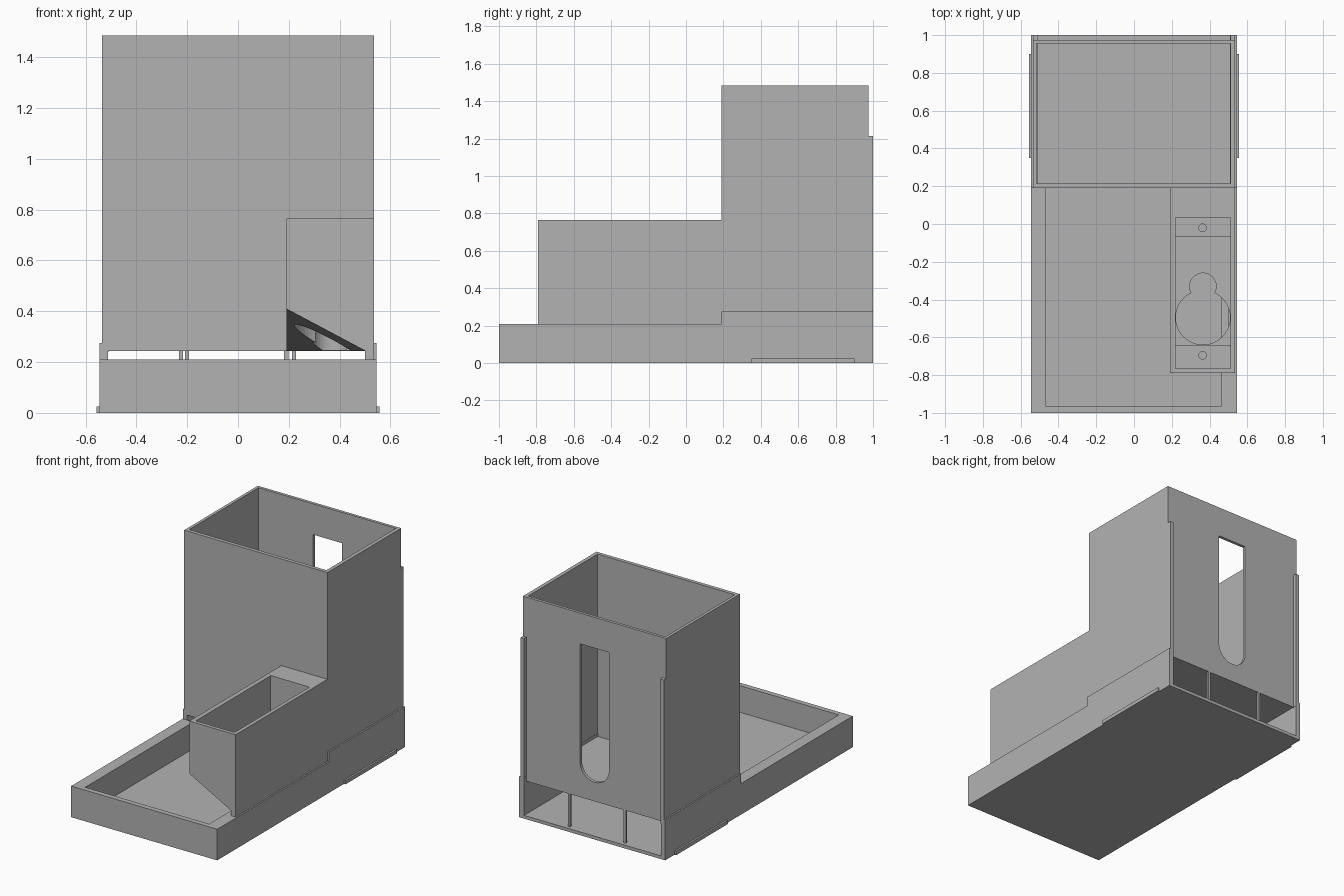
import bpy, bmesh
from mathutils import Vector

cube = bpy.data.objects.get("Cube")
if cube:
    bpy.data.objects.remove(cube, do_unlink=True)

grey = bpy.data.materials.new("plain grey")
grey.use_nodes = True
grey.diffuse_color = (0.45, 0.45, 0.45, 1)
grey.node_tree.nodes["Principled BSDF"].inputs["Base Color"].default_value = grey.diffuse_color


def make(name, bm):
    mesh = bpy.data.meshes.new(name)
    bmesh.ops.recalc_face_normals(bm, faces=bm.faces)
    bm.to_mesh(mesh)
    bm.free()
    mesh.materials.append(grey)
    ob = bpy.data.objects.new(name, mesh)
    bpy.context.collection.objects.link(ob)
    return ob


def box(name, x, y, z):
    bm = bmesh.new()
    bmesh.ops.create_cube(bm, size=1)
    for v in bm.verts:
        v.co = [(a + b) / 2 + c * (b - a) for c, (a, b) in zip(v.co, (x, y, z))]
    return make(name, bm)


def cylinder(name, centre, radius, depth, along_y=False):
    bm = bmesh.new()
    bmesh.ops.create_cone(bm, cap_ends=True, segments=48, radius1=radius,
                          radius2=radius, depth=depth)
    for v in bm.verts:
        if along_y:
            v.co = (v.co.x, v.co.z, v.co.y)
        v.co += Vector(centre)
    return make(name, bm)


def cut(target, *cutters):
    for cutter in cutters:
        cutter.hide_render = True
        mod = target.modifiers.new("cut", "BOOLEAN")
        mod.operation = "DIFFERENCE"
        mod.solver = "EXACT"
        mod.object = cutter
        with bpy.context.temp_override(object=target, active_object=target):
            bpy.ops.object.modifier_apply(modifier=mod.name)
        bpy.data.objects.remove(cutter, do_unlink=True)


# Open tray with a wide rim in front and a chamber under the tower
tray = box("tray", (-0.545, 0.545), (-1, 1), (0, 0.275))
cut(tray,
    box("rim_cutter", (-0.7, 0.7), (-1.1, 0.19), (0.21, 0.5)),
    box("well_cutter", (-0.465, 0.46), (-0.965, 0.25), (0.03, 0.5)),
    box("chamber_cutter", (-0.512, 0.508), (0.19, 1.1), (0.022, 0.5)))

# Foot strips along the sides
for side, label in ((1, "left"), (-1, "right")):
    box(label + "_foot_strip", sorted((side * 0.54, side * 0.557)), (0.35, 0.9), (0, 0.025))

# Tall open container with a rounded slot in the back
tower = box("tower", (-0.535, 0.535), (0.19, 0.975), (0.243, 1.485))
cut(tower,
    box("inside_cutter", (-0.515, 0.51), (0.215, 0.955), (0.255, 1.6)),
    box("slot_cutter", (-0.108, 0.108), (0.9, 1.05), (0.48, 1.277)),
    cylinder("slot_top_cutter", (0, 0.975, 1.277), 0.108, 0.15, True),
    cylinder("slot_bottom_cutter", (0, 0.975, 0.48), 0.108, 0.15, True))

# Back rails and the posts holding up the tower
for side, label in ((1, "left"), (-1, "right")):
    box(label + "_back_rail", sorted((side * 0.51, side * 0.535)), (0.97, 1), (0.24, 1.215))
for x, y, label in ((-0.2, 0.2, "right_front"), (0.22, 0.2, "left_front"),
                    (-0.225, 0.96, "right_back"), (0.19, 0.96, "left_back")):
    box(label + "_post", (x - 0.008, x + 0.008), (y, y + 0.015), (0.02, 0.245))

# Motor housing with its underside cut away on a slant
bm = bmesh.new()
bmesh.ops.create_cube(bm, size=1)
for v in bm.verts:
    v.co = (0.3625 + v.co.x * 0.345, -0.295 + v.co.y * 0.99, 0.505 + v.co.z * 0.52)
corner = Vector((0.19, -0.79, 0.41))
across = Vector((0.5, -0.79, 0.245)) - corner
along = Vector((0.19, 0.19, 0.245)) - corner
cut_geom = bmesh.ops.bisect_plane(
    bm, geom=bm.verts[:] + bm.edges[:] + bm.faces[:], plane_co=corner,
    plane_no=across.cross(along), clear_inner=True)["geom_cut"]
bmesh.ops.holes_fill(bm, edges=[e for e in bm.edges if e.is_boundary], sides=0)
housing = make("motor_housing", bm)
cut(housing,
    box("ledge_cutter", (0.22, 0.51), (-0.765, 0.035), (0.52, 0.9)),
    box("pocket_cutter", (0.22, 0.51), (-0.64, -0.07), (0.425, 0.9)),
    cylinder("large_hole_cutter", (0.365, -0.495, 0.4), 0.144, 0.5),
    cylinder("small_hole_cutter", (0.365, -0.33, 0.4), 0.07, 0.5),
    cylinder("front_screw_cutter", (0.363, -0.695, 0.5), 0.02, 0.16),
    cylinder("back_screw_cutter", (0.363, -0.02, 0.5), 0.02, 0.16))
box("housing_foot", (0.5, 0.535), (-0.79, 0.19), (0.205, 0.25))
